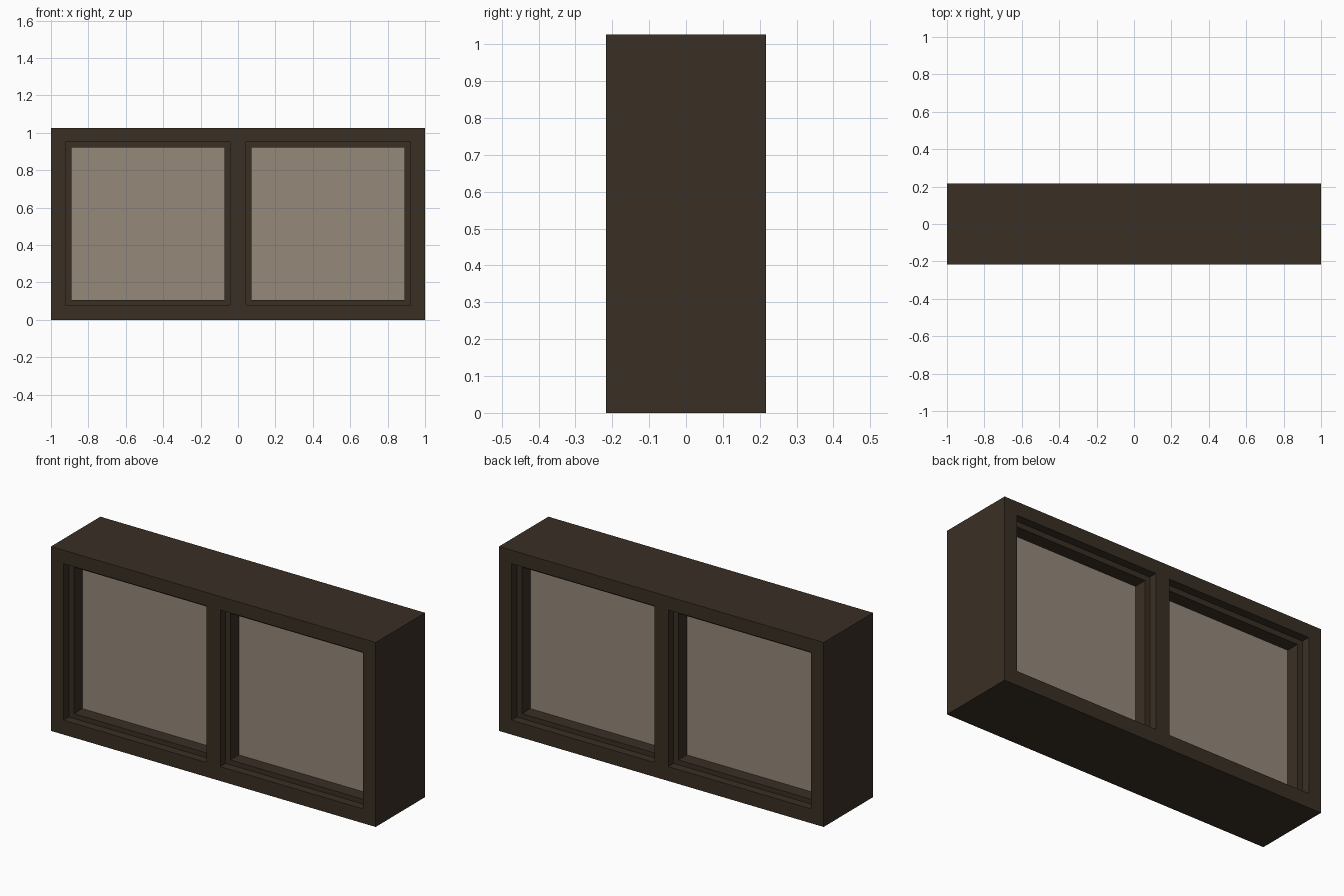
import bpy
from math import pi

if "Cube" in bpy.data.objects:
    bpy.data.objects.remove(bpy.data.objects["Cube"])

HEIGHT = 1.027


def material(name, color):
    m = bpy.data.materials.new(name)
    m.diffuse_color = color
    m.use_nodes = True
    m.node_tree.nodes["Principled BSDF"].inputs["Base Color"].default_value = m.diffuse_color
    return m


def panel(name, rects, half_depth, mat):
    """Extruded upright panel: first rectangle is the outline, the rest are holes."""
    cu = bpy.data.curves.new(name, 'CURVE')
    cu.dimensions = '2D'
    cu.fill_mode = 'BOTH'
    cu.extrude = half_depth
    for x0, x1, z0, z1 in rects:
        sp = cu.splines.new('POLY')
        sp.points.add(3)
        for p, (x, z) in zip(sp.points, [(x0, z0), (x1, z0), (x1, z1), (x0, z1)]):
            p.co = (x, z, 0, 1)
        sp.use_cyclic_u = True
    ob = bpy.data.objects.new(name, cu)
    ob.rotation_euler.x = pi / 2
    bpy.context.collection.objects.link(ob)
    bpy.ops.object.select_all(action='DESELECT')
    ob.select_set(True)
    bpy.context.view_layer.objects.active = ob
    bpy.ops.object.convert(target='MESH')
    ob = bpy.context.object
    ob.data.materials.clear()
    ob.data.materials.append(mat)
    for poly in ob.data.polygons:
        poly.use_smooth = False
        poly.material_index = 0
    return ob


def side_rect(s, near, far, z0, z1):
    """Rectangle on the left (s=-1) or right (s=1) half of the window."""
    a, b = sorted((s * near, s * far))
    return (a, b, z0, z1)


wood = material("dark_wood", (0.042, 0.029, 0.018, 1))
pane = material("tinted_glass", (0.30, 0.25, 0.195, 1))

openings = {s: side_rect(s, 0.043, 0.923, 0.08, 0.952) for s in (-1, 1)}
sights = {s: side_rect(s, 0.072, 0.891, 0.107, 0.922) for s in (-1, 1)}

# Outer casing with two openings
panel("window_frame", [(-1, 1, 0, HEIGHT), openings[-1], openings[1]], 0.217, wood)

# Recessed sash and glass in each opening
for s, side in ((-1, "left"), (1, "right")):
    panel(side + "_sash", [openings[s], sights[s]], 0.17, wood)
    panel(side + "_glass", [sights[s]], 0.096, pane)
